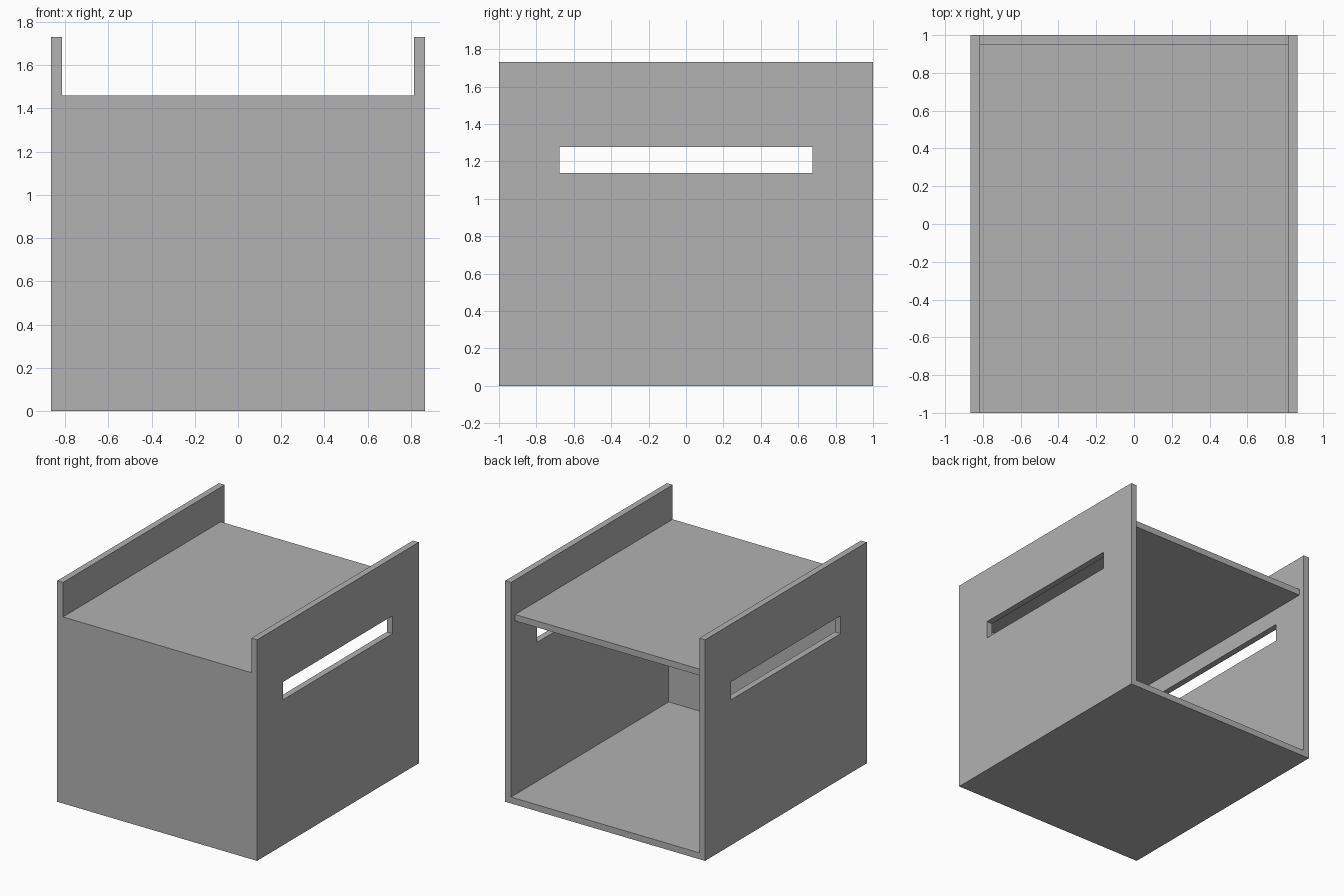
import bpy

default = bpy.data.objects.get("Cube")
if default:
    bpy.data.objects.remove(default, do_unlink=True)

HALF_W, HALF_D, HEIGHT = 0.865, 1.0, 1.73
T = 0.05            # board thickness
INNER = HALF_W - T  # inside face of the side panels
SHELF_TOP = 1.46

grey = bpy.data.materials.new("plain grey")
grey.use_nodes = True
colour = (0.445, 0.445, 0.445, 1)
grey.diffuse_color = colour
grey.node_tree.nodes["Principled BSDF"].inputs["Base Color"].default_value = colour


def box(name, x, y, z):
    """Box spanning the given (low, high) range on each axis."""
    bpy.ops.mesh.primitive_cube_add(size=1)
    obj = bpy.context.object
    obj.name = name
    obj.data.name = name
    for v in obj.data.vertices:
        v.co = [(lo + hi) / 2 + c * (hi - lo) for c, (lo, hi) in zip(v.co, (x, y, z))]
    obj.data.materials.append(grey)
    return obj


def cut(target, cutter):
    """Subtract the cutter from the target and discard the cutter."""
    cutter.hide_render = True
    mod = target.modifiers.new("cut", 'BOOLEAN')
    mod.operation = 'DIFFERENCE'
    mod.solver = 'EXACT'
    mod.object = cutter
    bpy.context.view_layer.objects.active = target
    bpy.ops.object.modifier_apply(modifier=mod.name)
    bpy.data.objects.remove(cutter, do_unlink=True)


# Carcass: floor, front and two tall sides hollowed from one block
carcass = box("carcass", (-HALF_W, HALF_W), (-HALF_D, HALF_D), (0, HEIGHT))
cut(carcass, box("cavity_cutter", (-INNER, INNER), (T - HALF_D, 2), (T, 2)))
cut(carcass, box("front_cutter", (-INNER, INNER), (-2, 0), (SHELF_TOP, 2)))

# Handle slots through both sides
cut(carcass, box("slot_cutter", (-2, 2), (-0.677, 0.677), (1.138, 1.278)))

# Top shelf, set back slightly from the open rear
box("top_shelf", (-INNER, INNER), (T - HALF_D, HALF_D - T), (SHELF_TOP - T, SHELF_TOP))
